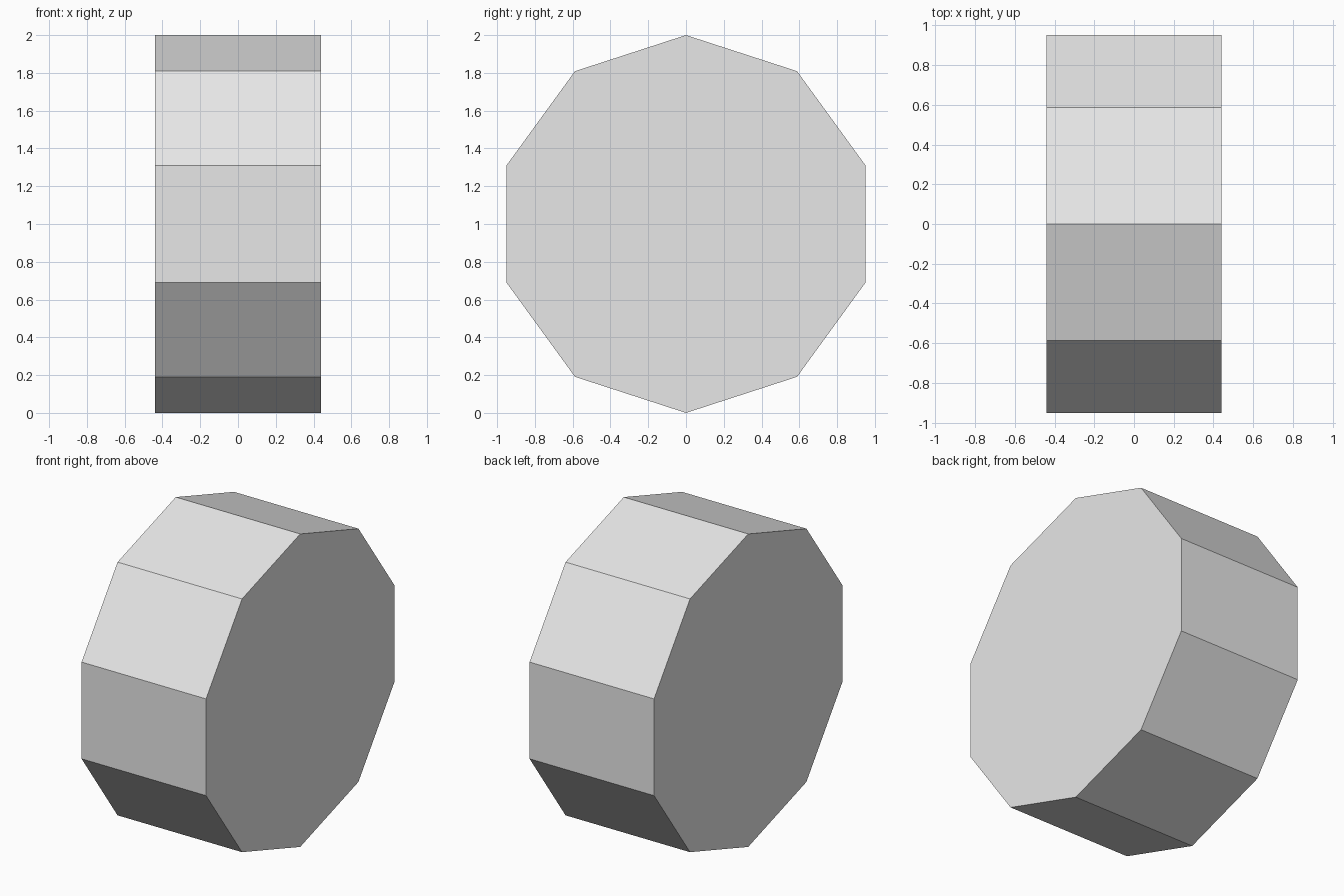
import bpy, bmesh, math

if "Cube" in bpy.data.objects:
    bpy.data.objects.remove(bpy.data.objects["Cube"])

SIDES, RADIUS, HALF_WIDTH = 10, 1.0, 0.44

# Plain light grey
grey = bpy.data.materials.new("light grey")
grey.diffuse_color = (0.8, 0.8, 0.8, 1)
grey.use_nodes = True
grey.node_tree.nodes["Principled BSDF"].inputs["Base Color"].default_value = grey.diffuse_color

# Ten-sided drum lying on its side, one corner pointing straight up
bm = bmesh.new()
profile = []
for i in range(SIDES):
    a = 2 * math.pi * i / SIDES
    profile.append(bm.verts.new((-HALF_WIDTH, RADIUS * math.sin(a), RADIUS + RADIUS * math.cos(a))))
cap = bm.faces.new(profile)

# Extrude the profile across the width, keeping both end caps
ext = bmesh.ops.extrude_face_region(bm, geom=[cap], use_keep_orig=True)
moved = [v for v in ext["geom"] if isinstance(v, bmesh.types.BMVert)]
bmesh.ops.translate(bm, verts=moved, vec=(2 * HALF_WIDTH, 0, 0))
bmesh.ops.recalc_face_normals(bm, faces=bm.faces)

mesh = bpy.data.meshes.new("drum")
bm.to_mesh(mesh)
bm.free()
mesh.materials.append(grey)
drum = bpy.data.objects.new("drum", mesh)
bpy.context.collection.objects.link(drum)
